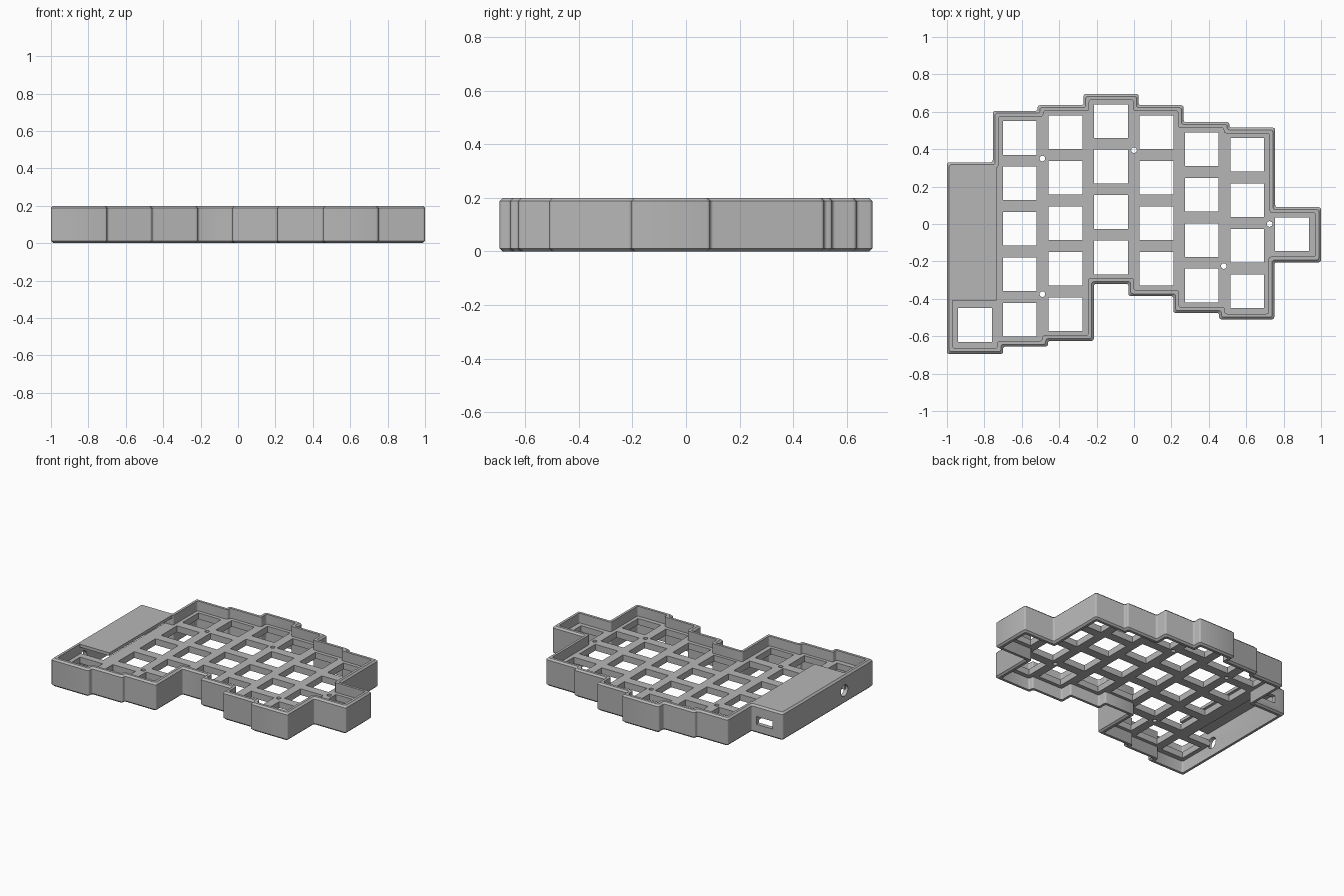
import bpy, bmesh, math
from mathutils import Vector, Matrix

cube = bpy.data.objects.get("Cube")
if cube:
    bpy.data.objects.remove(cube, do_unlink=True)

grey = bpy.data.materials.new("matte_grey")
grey.use_nodes = True
color = (0.47, 0.47, 0.47, 1)
grey.diffuse_color = color
grey.node_tree.nodes["Principled BSDF"].inputs["Base Color"].default_value = color

# Stepped outline, clockwise: at each x, travel to y
STEPS = [(-1, .33), (-.755, .605), (-.515, .635), (-.27, .695), (.025, .635),
         (.265, .545), (.51, .515), (.755, .09), (1, -.205), (.75, -.51),
         (.455, -.475), (.21, -.385), (-.03, -.32), (-.215, -.625),
         (-.46, -.655), (-.70, -.695)]
HEIGHT, WALL, EDGE = 0.2, 0.03, 0.012
PLATE_TOP, PLATE_LOW = 0.13, 0.085
KEY, PITCH = 0.18, 0.243

# Key columns: x, y of the top key, number of keys
COLUMNS = [(-.85, -.54, 1), (-.61, .46, 5), (-.366, .49, 5), (-.123, .55, 4),
           (.12, .49, 4), (.363, .4, 4), (.605, .37, 4), (.845, -.055, 1)]
SCREWS = [(-.49, .35), (0, .395), (-.49, -.375), (.48, -.225), (.725, 0)]


def outline(inset, radius=0.012, segments=3):
    """Outline moved inward, with each corner rounded."""
    corners = []
    for i, (x, y) in enumerate(STEPS):
        corners += [Vector((x, STEPS[i - 1][1])), Vector((x, y))]
    result = []
    for i, p in enumerate(corners):
        a = (p - corners[i - 1]).normalized()
        b = (corners[(i + 1) % len(corners)] - p).normalized()
        p = p + inset * Vector((a.y + b.y, -a.x - b.x))
        center = p + radius * (b - a)
        for k in range(segments + 1):
            t = math.pi / 2 * k / segments
            result.append(center + radius * (a * math.sin(t) - b * math.cos(t)))
    return result


def finish(name, bm):
    bmesh.ops.recalc_face_normals(bm, faces=bm.faces)
    mesh = bpy.data.meshes.new(name)
    bm.to_mesh(mesh)
    bm.free()
    mesh.materials.append(grey)
    obj = bpy.data.objects.new(name, mesh)
    bpy.context.collection.objects.link(obj)
    return obj


def add_box(bm, low, high):
    low, high = Vector(low), Vector(high)
    size = Matrix.Diagonal((*(high - low), 1))
    bmesh.ops.create_cube(bm, size=1, matrix=Matrix.Translation((low + high) / 2) @ size)


def add_cylinder(bm, center, radius, depth, turn=Matrix()):
    bmesh.ops.create_cone(bm, cap_ends=True, segments=24, radius1=radius, radius2=radius,
                          depth=depth, matrix=Matrix.Translation(center) @ turn)


def cut(obj, bm):
    """Subtract the shapes in bm and keep the result as plain mesh."""
    cutter = finish("cutter", bm)
    cutter.hide_render = True
    mod = obj.modifiers.new("cut", 'BOOLEAN')
    mod.operation, mod.solver, mod.object = 'DIFFERENCE', 'EXACT', cutter
    graph = bpy.context.evaluated_depsgraph_get()
    mesh = bpy.data.meshes.new_from_object(obj.evaluated_get(graph))
    obj.modifiers.clear()
    obj.data = mesh
    bpy.data.objects.remove(cutter, do_unlink=True)


# Case wall: a chamfered section swept round the outline
bm = bmesh.new()
section = [(EDGE, 0), (0, EDGE), (0, HEIGHT - EDGE), (EDGE, HEIGHT), (WALL, HEIGHT), (WALL, 0)]
rings = [[bm.verts.new((p.x, p.y, z)) for p in outline(inset)] for inset, z in section]
for i, ring in enumerate(rings):
    other = rings[i - 1]
    for j in range(len(ring)):
        bm.faces.new((ring[j], ring[j - 1], other[j - 1], other[j]))
wall = finish("case_wall", bm)

# Cable port on the back and round jack port on the side
bm = bmesh.new()
add_box(bm, (-.92, .27, .065), (-.79, .37, .12))
add_cylinder(bm, (-1, -.37, .095), 0.04, 0.12, Matrix.Rotation(math.pi / 2, 4, 'Y'))
cut(wall, bm)

# Key plate
bm = bmesh.new()
face = bm.faces.new([bm.verts.new((p.x, p.y, PLATE_LOW)) for p in outline(.02)])
raised = bmesh.ops.extrude_face_region(bm, geom=[face])["geom"]
bmesh.ops.translate(bm, verts=[v for v in raised if isinstance(v, bmesh.types.BMVert)],
                    vec=(0, 0, PLATE_TOP - PLATE_LOW))
plate = finish("key_plate", bm)

# Key openings, screw holes and the controller bay
bm = bmesh.new()
for x, top, count in COLUMNS:
    for row in range(count):
        y = top - row * PITCH
        add_box(bm, (x - KEY / 2, y - KEY / 2, 0), (x + KEY / 2, y + KEY / 2, HEIGHT))
for x, y in SCREWS:
    add_cylinder(bm, (x, y, .1), 0.015, 0.2)
add_box(bm, (-1.1, -.4, 0), (-.79, .5, HEIGHT))
cut(plate, bm)

# Cover over the controller bay
bm = bmesh.new()
add_box(bm, (-1 + WALL, -.41, .178), (-.735, .33 - WALL, HEIGHT))
cover = finish("bay_cover", bm)

for obj in (wall, plate, cover):
    bpy.ops.object.select_all(action='DESELECT')
    obj.select_set(True)
    bpy.context.view_layer.objects.active = obj
    bpy.ops.object.shade_smooth_by_angle(angle=math.radians(35))
